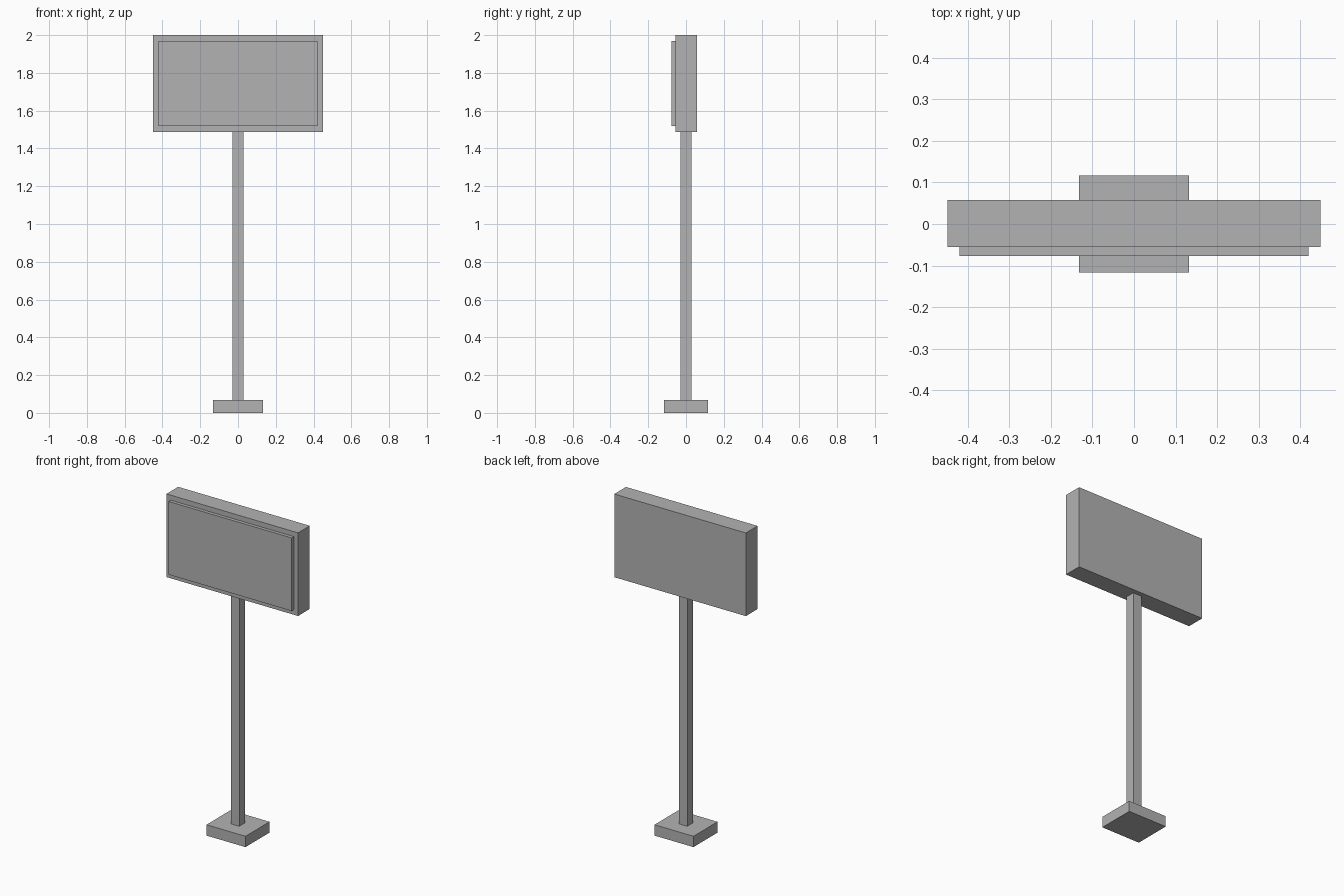
import bpy

if "Cube" in bpy.data.objects:
    bpy.data.objects.remove(bpy.data.objects["Cube"])

grey = bpy.data.materials.new("plain grey")
grey.diffuse_color = (0.45, 0.45, 0.45, 1.0)
grey.use_nodes = True
grey.node_tree.nodes["Principled BSDF"].inputs["Base Color"].default_value = grey.diffuse_color


def box(name, x, y, z):
    """Box spanning the (min, max) ranges on each axis."""
    spans = (x, y, z)
    bpy.ops.mesh.primitive_cube_add(size=1, location=[(a + b) / 2 for a, b in spans])
    ob = bpy.context.object
    ob.name = name
    ob.scale = [b - a for a, b in spans]
    bpy.ops.object.transform_apply(location=False, rotation=False, scale=True)
    ob.data.materials.append(grey)
    return ob


# Foot plate on the ground
box("base", (-0.133, 0.133), (-0.117, 0.117), (0, 0.067))
# Square post from base to sign
box("post", (-0.029, 0.029), (-0.029, 0.029), (0.067, 1.487))
# Sign housing
box("sign_board", (-0.449, 0.449), (-0.056, 0.058), (1.487, 2.0))
# Raised panel on the front face
box("front_panel", (-0.42, 0.42), (-0.077, -0.056), (1.518, 1.969))
